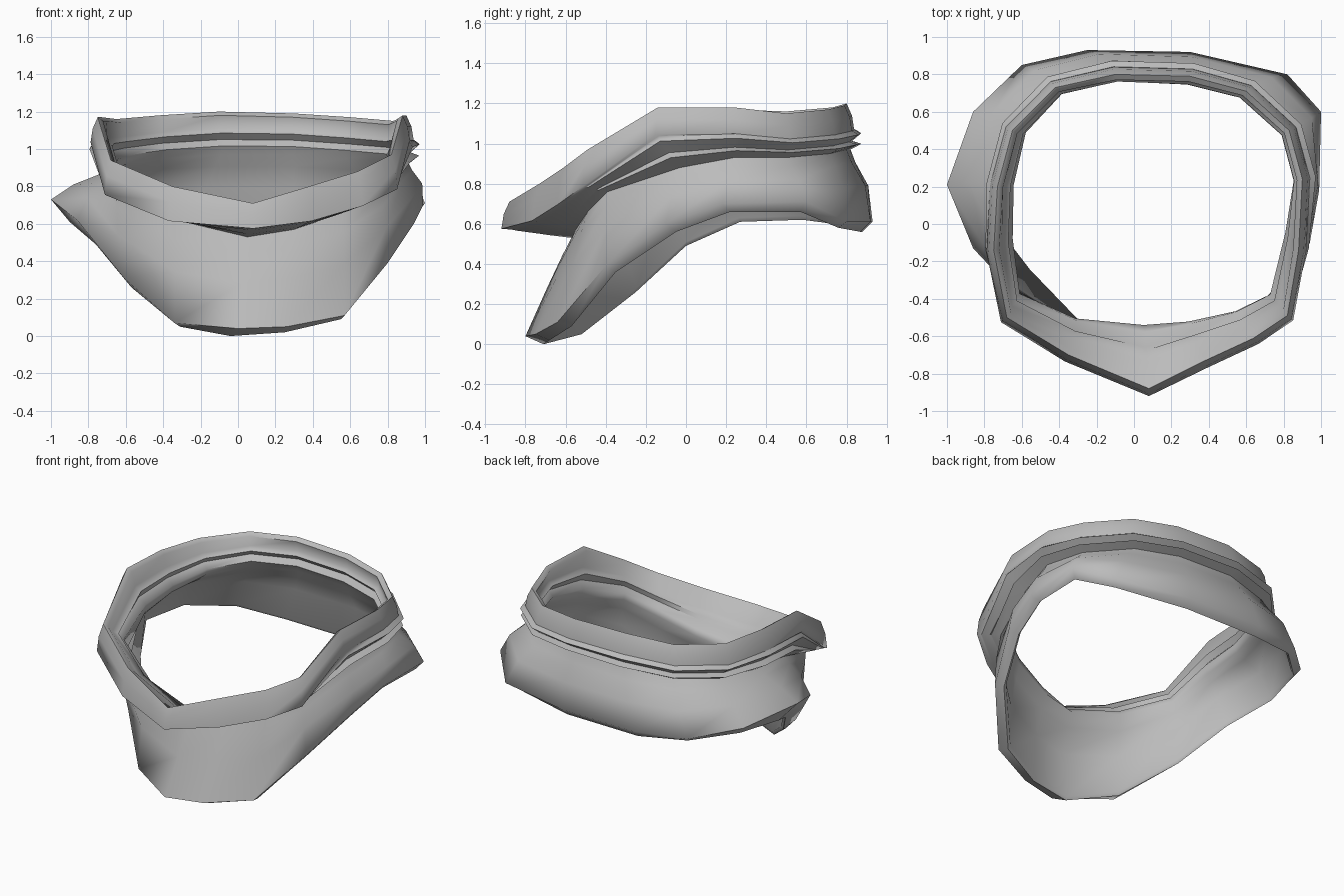
import bpy, bmesh, math
from mathutils import Vector

cube = bpy.data.objects.get("Cube")
if cube:
    bpy.data.objects.remove(cube, do_unlink=True)

mat = bpy.data.materials.new("grey cloth")
mat.use_nodes = True
COLOUR = (0.5, 0.5, 0.5, 1)
mat.diffuse_color = COLOUR
bsdf = mat.node_tree.nodes["Principled BSDF"]
bsdf.inputs["Base Color"].default_value = COLOUR
bsdf.inputs["Roughness"].default_value = 0.9


def ring(*pts):
    return [Vector(p) for p in pts]


# Guide loops, from the front centre round by the model's left
hem = ring((-.04, -.71, .0), (.25, -.68, .02), (.55, -.57, .09), (.77, -.35, .36),
           (.9, -.05, .56), (.95, .22, .66), (.96, .57, .66), (.79, .76, .58),
           (.3, .87, .56), (-.25, .88, .56), (-.58, .81, .59), (-.82, .58, .62),
           (-.9, .27, .61), (-.76, 0, .49), (-.57, -.25, .26), (-.31, -.52, .05))
brim = ring((0, -.8, .04), (.26, -.75, .05), (.57, -.64, .11), (.8, -.4, .39),
            (.94, -.1, .6), (.99, .18, .7), (1, .6, .71), (.82, .8, .61),
            (.3, .92, .61), (-.25, .93, .61), (-.6, .85, .62), (-.86, .6, .67),
            (-1, .21, .73), (-.86, -.13, .62), (-.61, -.33, .31), (-.34, -.6, .07))
neck = ring((.05, -.57, .53), (.3, -.55, .57), (.56, -.49, .66), (.76, -.39, .76),
            (.86, -.03, .88), (.91, .24, .93), (.84, .5, .93), (.6, .72, .95),
            (.3, .8, .97), (-.1, .82, .97), (-.42, .74, .95), (-.62, .52, .92),
            (-.69, .22, .89), (-.69, -.08, .86), (-.65, -.38, .77), (-.33, -.53, .62))
rim = ring((.08, -.88, .71), (.38, -.73, .80), (.64, -.61, .88), (.82, -.49, .97),
           (.88, -.14, 1.18), (.9, .24, 1.18), (.83, .5, 1.15), (.6, .71, 1.17),
           (.3, .79, 1.19), (-.1, .8, 1.2), (-.42, .73, 1.18), (-.65, .5, 1.16),
           (-.73, .2, 1.17), (-.75, -.14, 1.17), (-.68, -.5, .94), (-.35, -.70, .80))
N = len(hem)
CENTRE = Vector((.08, .1, 0))


def push(loop, out, dz=0.0, fade=False):
    """Move a loop outward from the axis; fade weakens it toward the front."""
    res = []
    for p in loop:
        d = p - CENTRE
        d.z = 0
        k = min(1, max(.15, (p.y + .6) / .6)) if fade else 1
        res.append(p + d.normalized() * out * k + Vector((0, 0, dz * k)))
    return res


def mix(a, b, t):
    return [p.lerp(q, t) for p, q in zip(a, b)]


# Collar edge, drooping at the front corners
cuff = push(rim, .04, -.135)
for i in (1, 2, 3, 14, 15):
    cuff[i].z -= .05

# Outside: hem lip, flared skirt, stacked folds, rolled collar
skirt = push(mix(brim, neck, .5), .035, 0, True)
throat = push(mix(brim, neck, .82), .005)
outer = [
    hem, brim, skirt, throat, neck,
    push(mix(neck, cuff, .3), .05, 0, True),
    push(mix(neck, cuff, .45), 0, 0, True),
    push(mix(neck, cuff, .75), .04, .01, True),
    push(mix(neck, cuff, .86), .005, .02, True),
    cuff, push(mix(cuff, rim, .55), .01), rim,
]
# Inside: collar lining, tucked creases, skirt lining
inner = [
    push(rim, -.03, -.02),
    push(mix(rim, neck, .4), -.02),
    push(mix(rim, neck, .5), -.05),
    push(mix(rim, neck, .65), -.02),
    push(mix(rim, neck, .8), -.055),
    push(neck, -.03),
    push(throat, -.03), push(skirt, -.035),
    push(hem, -.015, .02),
]
rings = outer + inner

bm = bmesh.new()
loops = [[bm.verts.new(p) for p in r] for r in rings]
for i, a in enumerate(loops):
    b = loops[(i + 1) % len(loops)]
    for j in range(N):
        k = (j + 1) % N
        bm.faces.new((a[j], a[k], b[k], b[j]))
bmesh.ops.recalc_face_normals(bm, faces=bm.faces)

mesh = bpy.data.meshes.new("neck_scarf")
bm.to_mesh(mesh)
bm.free()
mesh.materials.append(mat)
scarf = bpy.data.objects.new("neck_scarf", mesh)
bpy.context.collection.objects.link(scarf)
bpy.context.view_layer.objects.active = scarf
scarf.select_set(True)
bpy.ops.object.shade_smooth_by_angle(angle=math.radians(65))
